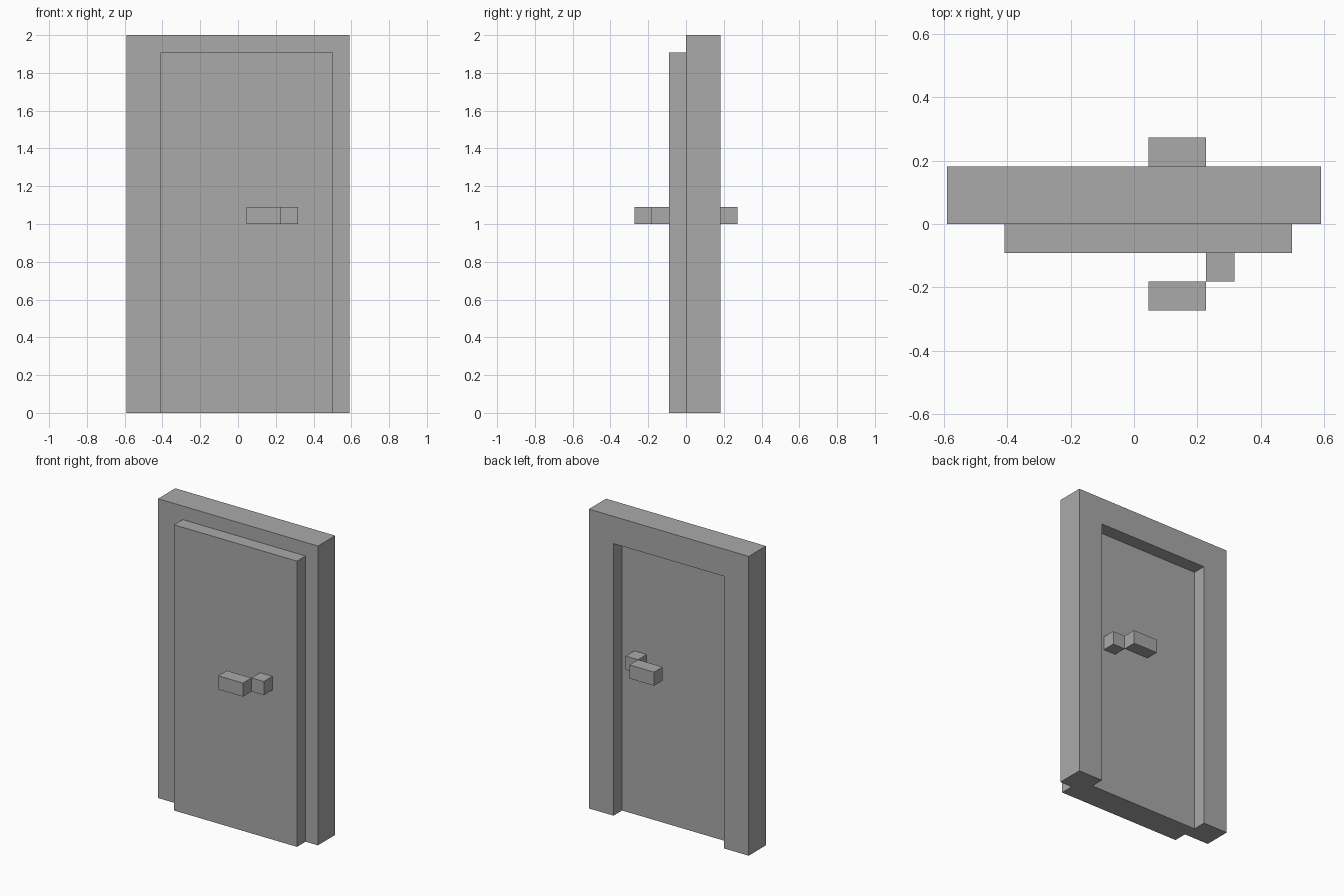
import bpy
import bmesh

cube = bpy.data.objects.get("Cube")
if cube:
    bpy.data.objects.remove(cube, do_unlink=True)

U = 1 / 11  # building module: the door is 22 modules tall

grey = bpy.data.materials.new("plain_grey")
grey.use_nodes = True
colour = (0.4, 0.4, 0.4, 1)
grey.diffuse_color = colour
grey.node_tree.nodes["Principled BSDF"].inputs["Base Color"].default_value = colour


def extrude_profile(name, outline, y0, y1):
    """Extrude an x-z outline, given in modules, from y0 to y1."""
    bm = bmesh.new()
    face = bm.faces.new([bm.verts.new((x * U, y0 * U, z * U)) for x, z in outline])
    grown = bmesh.ops.extrude_face_region(bm, geom=[face])["geom"]
    moved = [g for g in grown if isinstance(g, bmesh.types.BMVert)]
    bmesh.ops.translate(bm, verts=moved, vec=(0, (y1 - y0) * U, 0))
    bmesh.ops.recalc_face_normals(bm, faces=bm.faces)
    mesh = bpy.data.meshes.new(name)
    bm.to_mesh(mesh)
    bm.free()
    mesh.materials.append(grey)
    obj = bpy.data.objects.new(name, mesh)
    bpy.context.collection.objects.link(obj)
    return obj


def box(name, x0, x1, y0, y1, z0, z1):
    return extrude_profile(name, [(x0, z0), (x1, z0), (x1, z1), (x0, z1)], y0, y1)


# Frame: an upside-down U around the opening
half = [(6.5, 22), (6.5, 0), (4.5, 0), (4.5, 20)]
extrude_profile("door_frame", half + [(-x, z) for x, z in reversed(half)], 0, 2)

# Door leaf: inner panel in the opening, wider lip over the front of the frame
box("door_panel", -4.5, 4.5, 0, 1, 0, 20)
box("door_lip", -4.5, 5.5, -1, 0, 0, 21)

# Handles: a stem and a lever on each side
for side, stem_y, lever_y in (("front", -2, -3), ("back", 1, 2)):
    box(side + "_handle_stem", 2.5, 3.5, stem_y, stem_y + 1, 11, 12)
    box(side + "_handle_lever", 0.5, 2.5, lever_y, lever_y + 1, 11, 12)
